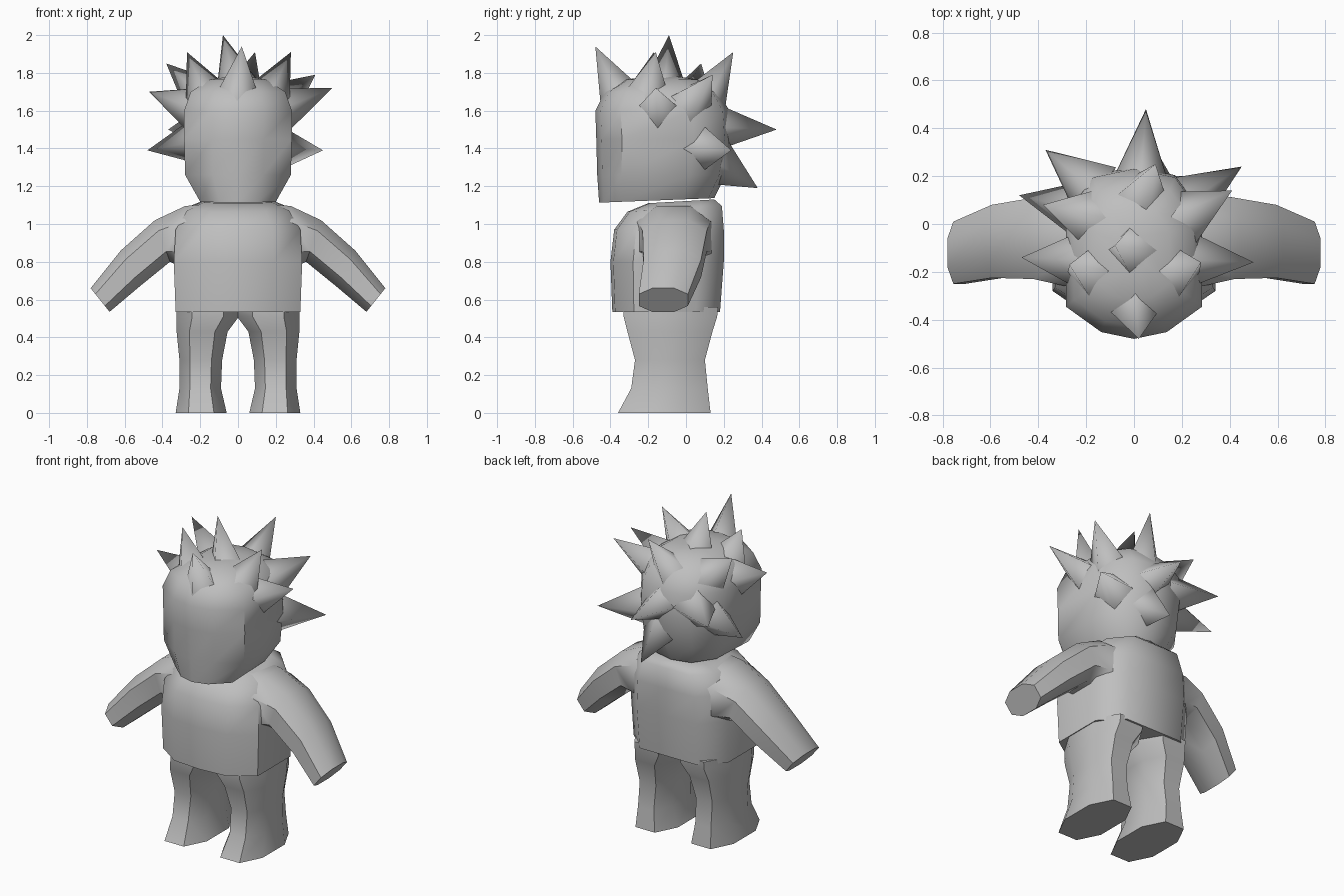
import bpy, bmesh
from math import radians
from mathutils import Vector

if "Cube" in bpy.data.objects:
    bpy.data.objects.remove(bpy.data.objects["Cube"], do_unlink=True)

grey = bpy.data.materials.new("plain grey")
grey.use_nodes = True
grey.diffuse_color = (0.52, 0.52, 0.52, 1)
grey.node_tree.nodes["Principled BSDF"].inputs["Base Color"].default_value = grey.diffuse_color


def finish(name, bm, angle):
    """Turn a bmesh into a smooth shaded object."""
    bmesh.ops.recalc_face_normals(bm, faces=bm.faces)
    mesh = bpy.data.meshes.new(name)
    bm.to_mesh(mesh)
    bm.free()
    mesh.materials.append(grey)
    obj = bpy.data.objects.new(name, mesh)
    bpy.context.collection.objects.link(obj)
    bpy.ops.object.select_all(action='DESELECT')
    obj.select_set(True)
    bpy.context.view_layer.objects.active = obj
    bpy.ops.object.shade_smooth_by_angle(angle=radians(angle))


def loft(name, section, rings, side=1, angle=52):
    """Skin rings given as two (x, z) ends, a y range and a tilt towards the back."""
    bm = bmesh.new()
    loops = []
    for (xa, za), (xb, zb), y0, y1, tilt in rings:
        loop = []
        for a, b in section:
            x = (xa + xb) / 2 + a * (xb - xa) / 2
            z = (za + zb) / 2 + a * (zb - za) / 2 + b * tilt
            y = (y0 + y1) / 2 + b * (y1 - y0) / 2
            loop.append(bm.verts.new((side * x, y, z)))
        loops.append(loop)
    n = len(section)
    for low, high in zip(loops, loops[1:]):
        for i in range(n):
            j = (i + 1) % n
            bm.faces.new((low[i], low[j], high[j], high[i]))
    bm.faces.new(loops[0])
    bm.faces.new(loops[-1])
    finish(name, bm, angle)


def level(cx, hw, z, y0, y1, tilt=0):
    return (cx - hw, z), (cx + hw, z), y0, y1, tilt


def mirrored(half):
    """Complete a section from its +x half, listed front to back."""
    return half + [(-a, b) for a, b in reversed(half) if a > 0]


octagon = mirrored([(0.5, -1), (1, -0.45), (1, 0.45), (0.5, 1)])
skull = mirrored([(0, -1), (0.48, -0.92), (1, -0.62), (1, 0.45), (0.6, 0.9), (0, 1)])
trunk = mirrored([(0, -1), (0.55, -0.95), (1, -0.6), (1, 0.55), (0.6, 1), (0, 1)])

# Head
loft("head", skull, [
    level(0, 0.20, 1.125, -0.46, 0.15, 0.012),
    level(0, 0.28, 1.26, -0.47, 0.21),
    level(0, 0.285, 1.45, -0.475, 0.24),
    level(0, 0.285, 1.60, -0.48, 0.23),
    level(0, 0.25, 1.70, -0.43, 0.17),
    level(0, 0.15, 1.765, -0.32, 0.07),
    level(0, 0.05, 1.78, -0.2, -0.04)])

# Torso with an open looking hem edge
loft("torso", trunk, [
    level(0, 0.33, 0.535, -0.39, 0.18),
    level(0, 0.34, 0.80, -0.40, 0.20),
    level(0, 0.33, 0.97, -0.38, 0.20),
    level(0, 0.27, 1.08, -0.31, 0.19, 0.015),
    level(0, 0.18, 1.12, -0.2, 0.15, 0.01)])

# Arms and legs
for side, word in ((1, "left"), (-1, "right")):
    loft(word + "_arm", octagon, [
        ((0.12, 1.11), (0.18, 0.72), -0.28, 0.15, 0),
        ((0.28, 1.095), (0.30, 0.77), -0.26, 0.13, 0),
        ((0.44, 1.02), (0.36, 0.80), -0.23, 0.11, 0),
        ((0.62, 0.86), (0.52, 0.67), -0.225, 0.08, 0),
        ((0.78, 0.66), (0.68, 0.535), -0.25, 0.01, 0)], side)
    loft(word + "_leg", octagon, [
        level(0.195, 0.135, 0, -0.36, 0.13),
        level(0.20, 0.11, 0.13, -0.29, 0.115),
        level(0.197, 0.113, 0.28, -0.27, 0.10),
        level(0.19, 0.135, 0.43, -0.31, 0.14),
        level(0.16, 0.165, 0.51, -0.33, 0.165),
        level(0.16, 0.165, 0.56, -0.33, 0.17)], side)


def spike(name, root, tip, radius=0.105):
    """Four sided spike whose base is sunk below the scalp."""
    root, tip = Vector(root), Vector(tip)
    axis = (tip - root).normalized()
    ref = Vector((1, 0, 0)) if abs(axis.y) > 0.8 else Vector((0, 1, 0))
    u = axis.cross(ref).normalized()
    v = axis.cross(u)
    base = root - (tip - root) * 0.25
    r = radius * 1.25
    bm = bmesh.new()
    ring = [bm.verts.new(base + d * r) for d in (u, v, -u, -v)]
    top = bm.verts.new(tip)
    for i in range(4):
        bm.faces.new((ring[i], ring[(i + 1) % 4], top))
    bm.faces.new(ring)
    finish(name, bm, 88)


# Hair spikes: root on the scalp, then tip
spikes = {
    "fringe": ((0, -0.36, 1.70), (0.02, -0.48, 1.94)),
    "crown": ((-0.01, -0.11, 1.75), (-0.08, -0.09, 2.0)),
    "upper_right": ((-0.18, -0.20, 1.71), (-0.27, -0.17, 1.91)),
    "upper_left": ((0.18, -0.20, 1.71), (0.28, -0.16, 1.91)),
    "rear_right": ((-0.21, 0.03, 1.69), (-0.38, 0.08, 1.85)),
    "rear_crown": ((0.03, 0.12, 1.69), (0.09, 0.25, 1.91)),
    "rear_left": ((0.24, 0.04, 1.66), (0.41, 0.14, 1.79)),
    "temple_left": ((0.26, -0.15, 1.62), (0.50, -0.16, 1.72)),
    "temple_right": ((-0.26, -0.15, 1.62), (-0.47, -0.14, 1.70)),
    "low_left": ((0.25, 0.11, 1.40), (0.45, 0.24, 1.39)),
    "low_right": ((-0.26, 0.07, 1.43), (-0.48, 0.12, 1.39)),
    "back": ((0.03, 0.21, 1.51), (0.05, 0.48, 1.50)),
    "back_right": ((-0.20, 0.17, 1.51), (-0.37, 0.31, 1.50)),
    "nape": ((0.05, 0.20, 1.30), (0.05, 0.38, 1.19)),
}
for name, (root, tip) in spikes.items():
    spike("hair_spike_" + name, root, tip)
